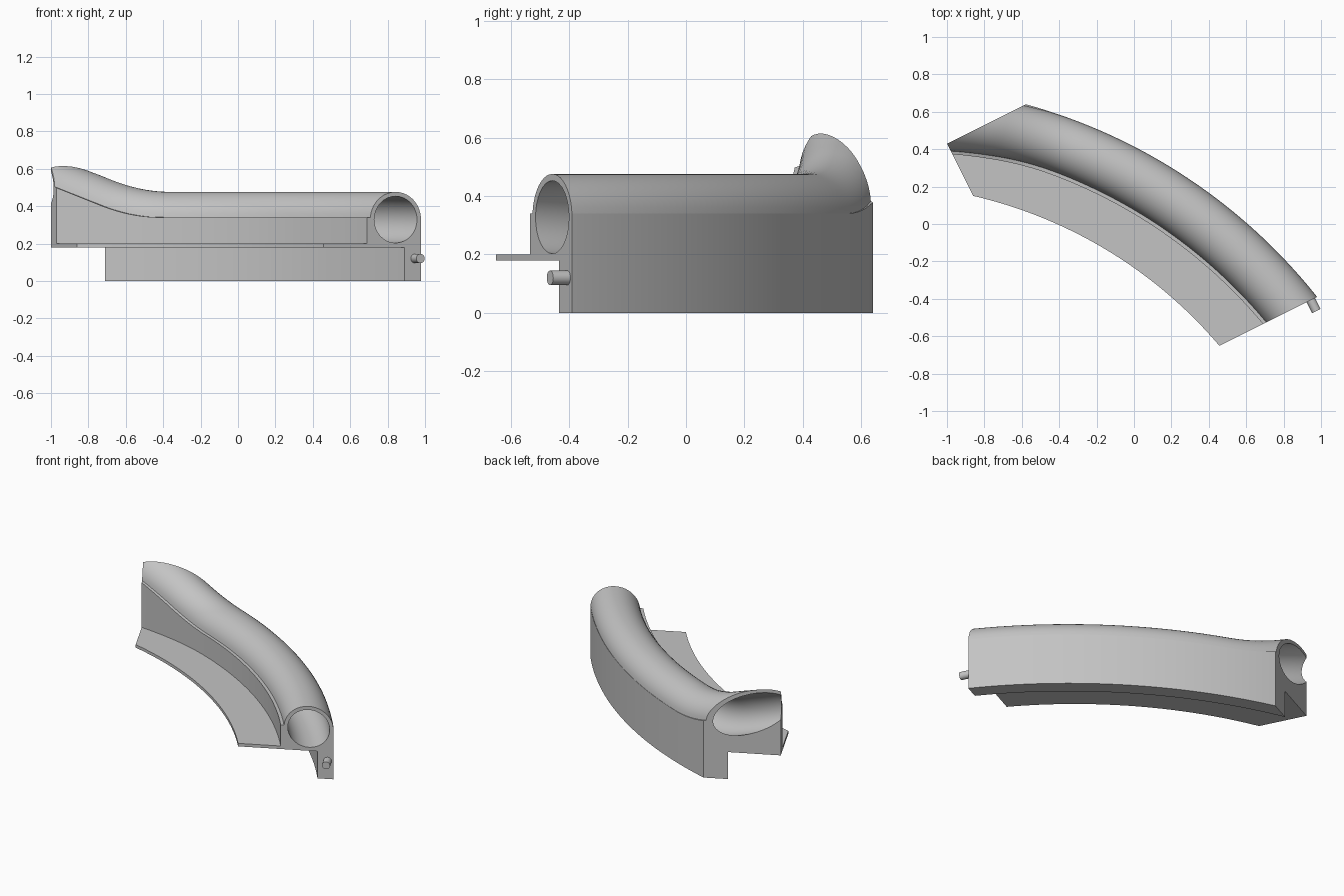
import bpy, bmesh
from math import sin, cos, pi, radians, atan
from mathutils import Matrix, Vector

cube = bpy.data.objects.get("Cube")
if cube:
    bpy.data.objects.remove(cube, do_unlink=True)

grey = bpy.data.materials.new("plain_grey")
grey.use_nodes = True
GREY = (0.55, 0.55, 0.55, 1)
grey.diffuse_color = GREY
grey.node_tree.nodes["Principled BSDF"].inputs["Base Color"].default_value = GREY

TURN = Matrix.Rotation(atan(0.5), 4, 'Z')   # local frame -> model frame
CENTRE = Vector((-2.245, -1.407, 0))        # arc centre in the local frame
TUBE_R, TUBE_Z = 2.862, 0.328               # tube path radius and height
OUTER, SKIRT, WALL = 3.011, 2.914, 2.695    # wall and skirt radii
LEDGE_Z = 0.34                              # top of the wall


def finish(name, bm):
    """Turn a bmesh in the local frame into an object."""
    bmesh.ops.recalc_face_normals(bm, faces=bm.faces)
    bm.transform(TURN)
    mesh = bpy.data.meshes.new(name)
    bm.to_mesh(mesh)
    bm.free()
    mesh.materials.append(grey)
    obj = bpy.data.objects.new(name, mesh)
    bpy.context.collection.objects.link(obj)
    return obj


def rise(deg):
    """Height gained by the tube: eased start, then a straight ramp."""
    t = max(0, deg - 42.6)
    return 0.0185 * (t * t / 14 if t < 7 else t - 3.5)


def sweep(name, section, start, end, steps):
    """Sweep a closed (radius, z) section along the arc."""
    bm = bmesh.new()
    rings = []
    for i in range(steps + 1):
        deg = start + (end - start) * i / steps
        a = radians(deg)
        rings.append([bm.verts.new(CENTRE + Vector((r * cos(a), r * sin(a), z)))
                      for r, z in section(deg)])
    n = len(rings[0])
    for low, high in zip(rings, rings[1:]):
        for j in range(n):
            k = (j + 1) % n
            bm.faces.new((low[j], low[k], high[k], high[j]))
    bm.faces.new(rings[0])
    bm.faces.new(rings[-1])
    return finish(name, bm)


def round_points(radius, lift, shift, angles):
    """Points of a circle that leans with the ramp."""
    stretch = 1 + 0.06 * min(1, lift / 0.08)
    return [(TUBE_R - shift + radius * cos(a),
             TUBE_Z + lift + stretch * radius * sin(a)) for a in angles]


def body_section(deg):
    # flange, skirt, wall and the rounded tube top
    lift = rise(deg)
    lip = 2.432 + 0.0007 * deg
    wall = WALL - 0.18 * lift
    dip = 0.085
    arc = [dip + (pi - 2 * dip) * i / 20 for i in range(21)]
    return ([(lip, 0.18), (SKIRT, 0.18), (SKIRT, 0), (OUTER, 0), (OUTER, LEDGE_Z + lift)]
            + round_points(0.148, lift, 0.2 * lift, arc)
            + [(wall, LEDGE_Z + lift), (wall, 0.2), (lip, 0.2)])


def bore_section(deg):
    lift = rise(deg)
    return round_points(0.125, lift, 0.27 * lift, [2 * pi * i / 32 for i in range(32)])


def box(name, low, high):
    bm = bmesh.new()
    low, high = Vector(low), Vector(high)
    bmesh.ops.create_cube(bm, size=1)
    for v in bm.verts:
        v.co = (low + high) / 2 + v.co * (high - low)
    return finish(name, bm)


def cut(target, tool, operation):
    mod = target.modifiers.new(operation, 'BOOLEAN')
    mod.operation, mod.solver, mod.object = operation, 'EXACT', tool
    tool.hide_render = True
    bpy.context.view_layer.objects.active = target
    bpy.ops.object.modifier_apply(modifier=mod.name)
    bpy.data.objects.remove(tool, do_unlink=True)


# Curved track: swept body, hollow tube, square-cut ends
track = sweep("curved_track", body_section, 8, 60, 64)
cut(track, sweep("bore_cutter", bore_section, 6, 62, 68), 'DIFFERENCE')
cut(track, box("end_trimmer", (-0.702, -0.787, -0.5), (1.5, 0.831, 1.5)), 'INTERSECT')

# Joining pin on the right-hand end
bm = bmesh.new()
bmesh.ops.create_cone(bm, cap_ends=True, segments=20, radius1=0.025, radius2=0.025, depth=0.1,
                      matrix=Matrix.Translation((0.664, -0.803, 0.12)) @ Matrix.Rotation(pi / 2, 4, 'X'))
pin = finish("joining_pin", bm)

# Smooth curves, crisp edges
for obj in (track, pin):
    bpy.ops.object.select_all(action='DESELECT')
    obj.select_set(True)
    bpy.context.view_layer.objects.active = obj
    bpy.ops.object.shade_smooth_by_angle(angle=radians(30))
